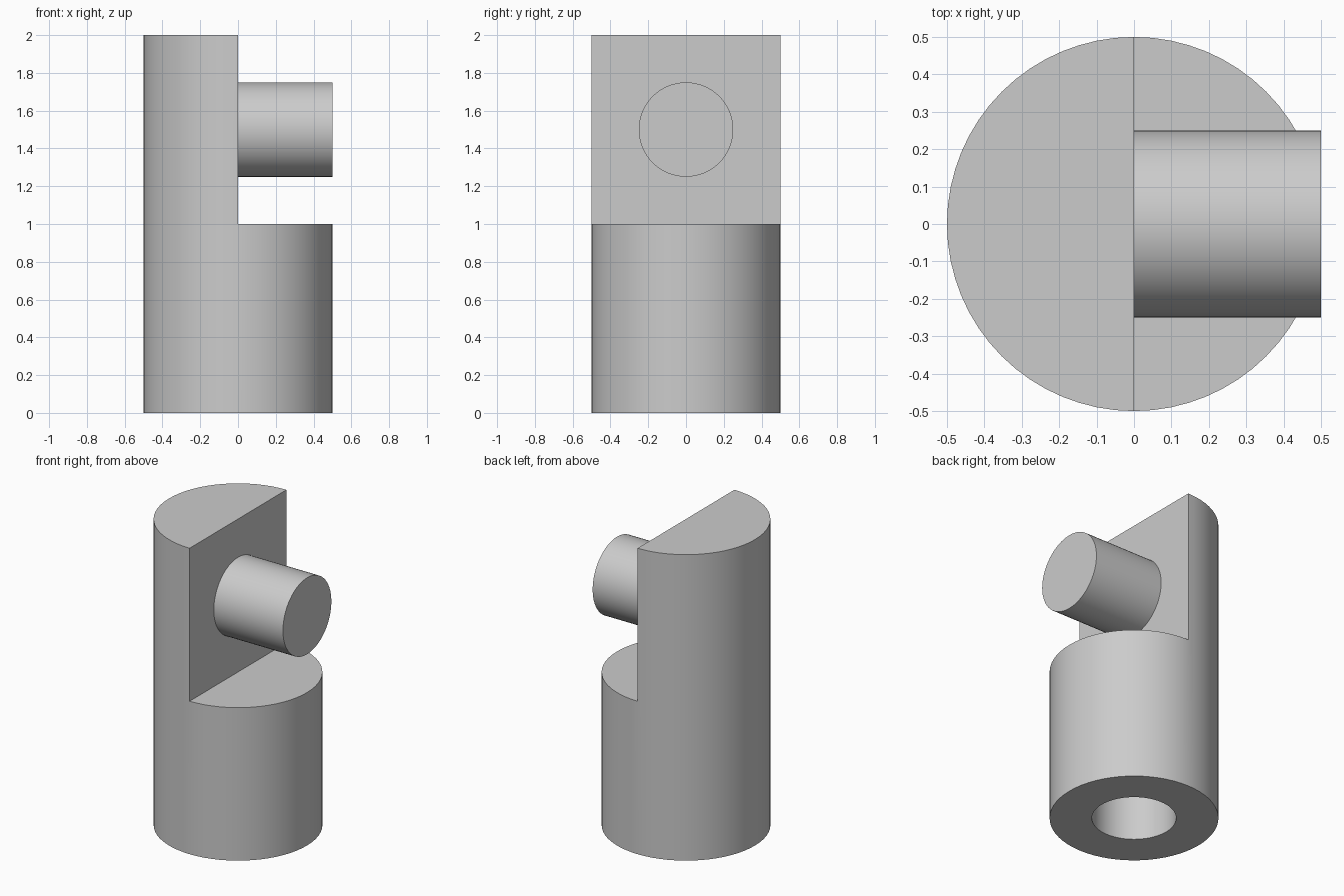
import bpy
import math

default_cube = bpy.data.objects.get("Cube")
if default_cube:
    bpy.data.objects.remove(default_cube, do_unlink=True)

SIDES = 64
RADIUS = 0.5
HEIGHT = 2.0
PIN_RADIUS = 0.25
PIN_HEIGHT = 1.5
SOCKET_DEPTH = 0.5

grey = bpy.data.materials.new("light_grey")
grey.use_nodes = True
grey.diffuse_color = (0.6, 0.6, 0.6, 1)
grey.node_tree.nodes["Principled BSDF"].inputs["Base Color"].default_value = (0.6, 0.6, 0.6, 1)


def cylinder(name, radius, depth, location, rotation=(0, 0, 0)):
    bpy.ops.mesh.primitive_cylinder_add(
        vertices=SIDES, radius=radius, depth=depth, location=location, rotation=rotation)
    obj = bpy.context.object
    obj.name = name
    obj.data.materials.append(grey)
    return obj


def combine(target, other, operation):
    """Apply a boolean to the target, then discard the other object."""
    mod = target.modifiers.new(operation.lower(), "BOOLEAN")
    mod.operation = operation
    mod.solver = "EXACT"
    mod.object = other
    bpy.context.view_layer.objects.active = target
    bpy.ops.object.modifier_apply(modifier=mod.name)
    bpy.data.objects.remove(other, do_unlink=True)


# Round post
post = cylinder("connector_post", RADIUS, HEIGHT, (0, 0, HEIGHT / 2))

# Upper half cut away on the +x side
bpy.ops.mesh.primitive_cube_add(size=2, location=(1, 0, 2))
notch = bpy.context.object
notch.name = "notch_cutter"
notch.data.materials.append(grey)
combine(post, notch, "DIFFERENCE")

# Blind socket in the underside
socket = cylinder("socket_cutter", PIN_RADIUS, SOCKET_DEPTH * 2, (0, 0, 0))
combine(post, socket, "DIFFERENCE")

# Side pin, rooted slightly inside the flat wall
root = 0.1
pin = cylinder("side_pin", PIN_RADIUS, RADIUS + root,
               ((RADIUS - root) / 2, 0, PIN_HEIGHT), (0, math.pi / 2, 0))
combine(post, pin, "UNION")

# Smooth round walls with crisp rims
bpy.ops.object.select_all(action="DESELECT")
post.select_set(True)
bpy.context.view_layer.objects.active = post
bpy.ops.object.shade_smooth_by_angle(angle=math.radians(30))
